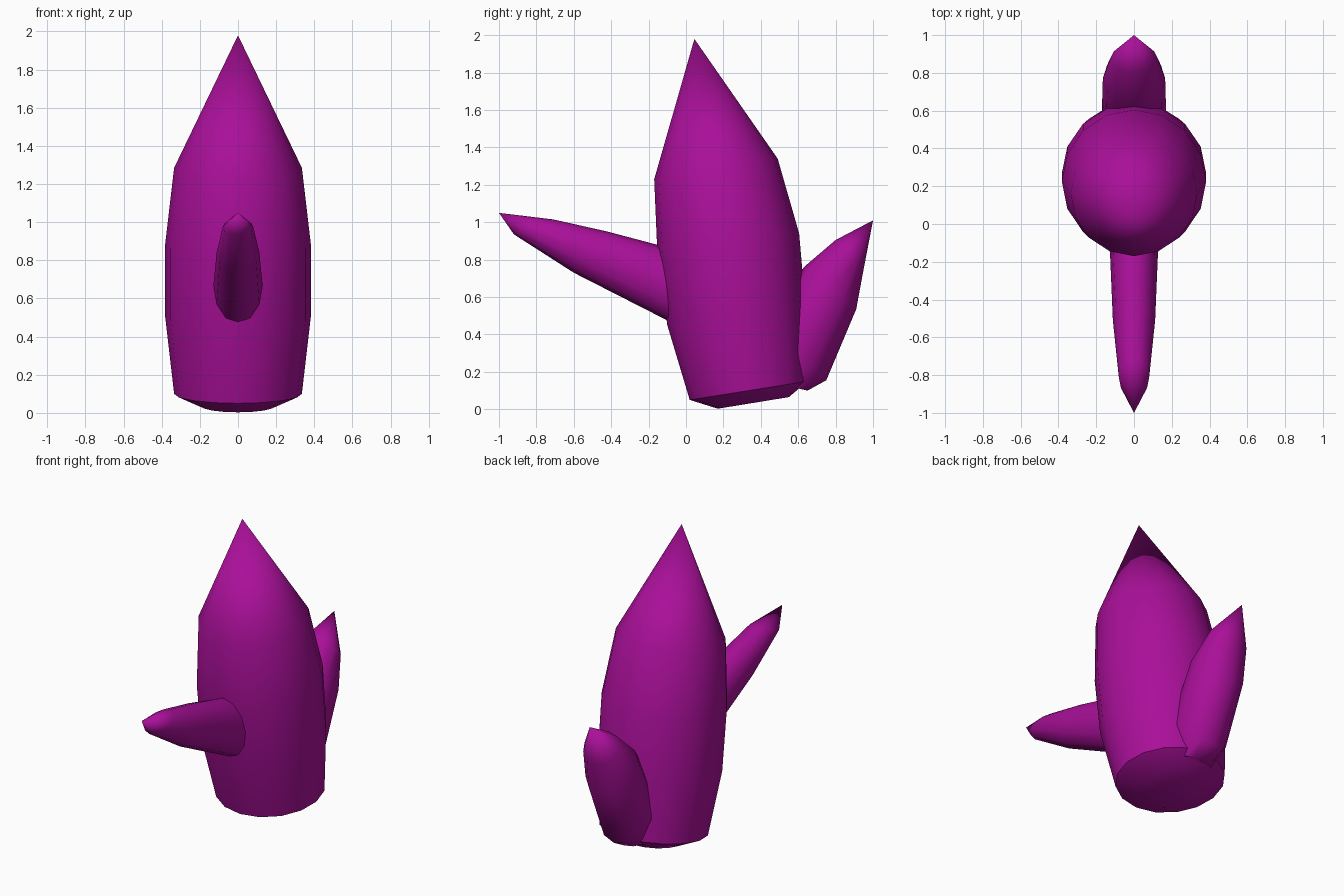
import bpy, bmesh, math
from mathutils import Vector

if "Cube" in bpy.data.objects:
    bpy.data.objects.remove(bpy.data.objects["Cube"])

mat = bpy.data.materials.new("purple_crystal")
mat.diffuse_color = (0.40, 0.005, 0.32, 1)
mat.use_nodes = True
mat.node_tree.nodes["Principled BSDF"].inputs["Base Color"].default_value = mat.diffuse_color


def crystal(name, rings, tip, sides):
    """Loft tilted elliptical rings up to a point.
    Each ring: (y, z) of one side, (y, z) of the other side, half width in x."""
    bm = bmesh.new()
    loops = []
    for (ya, za), (yb, zb), w in rings:
        a, b = Vector((0, ya, za)), Vector((0, yb, zb))
        mid, half = (a + b) / 2, (b - a) / 2
        loop = []
        for i in range(sides):
            t = math.tau * i / sides
            loop.append(bm.verts.new(mid + half * math.cos(t) + Vector((w * math.sin(t), 0, 0))))
        loops.append(loop)
    for lo, hi in zip(loops, loops[1:]):
        for i in range(sides):
            j = (i + 1) % sides
            bm.faces.new((lo[i], lo[j], hi[j], hi[i]))
    apex = bm.verts.new((0, *tip))
    for i in range(sides):
        bm.faces.new((loops[-1][i], loops[-1][(i + 1) % sides], apex))
    bm.faces.new(loops[0])
    bmesh.ops.recalc_face_normals(bm, faces=bm.faces)
    me = bpy.data.meshes.new(name)
    bm.to_mesh(me)
    bm.free()
    ob = bpy.data.objects.new(name, me)
    bpy.context.collection.objects.link(ob)
    me.materials.append(mat)
    bpy.ops.object.select_all(action='DESELECT')
    ob.select_set(True)
    bpy.context.view_layer.objects.active = ob
    bpy.ops.object.shade_smooth_by_angle(angle=math.radians(50))
    return ob


# Large upright crystal, leaning forward
crystal("main_crystal", [
    ((0.17, 0.003), (0.55, 0.065), 0.19),
    ((0.02, 0.05), (0.65, 0.15), 0.335),
    ((-0.10, 0.45), (0.638, 0.56), 0.382),
    ((-0.153, 0.83), (0.605, 0.94), 0.382),
    ((-0.17, 1.23), (0.49, 1.34), 0.335),
], (0.045, 1.98), 16)

# Long thin crystal at the front
crystal("front_crystal", [
    ((0.15, 0.36), (0.15, 0.78), 0.13),
    ((-0.10, 0.475), (-0.155, 0.88), 0.128),
    ((-0.60, 0.73), (-0.42, 0.95), 0.112),
    ((-0.92, 0.935), (-0.71, 1.015), 0.08),
], (-1.0, 1.05), 12)

# Short crystal at the back
crystal("back_crystal", [
    ((0.65, 0.10), (0.42, 0.15), 0.12),
    ((0.75, 0.155), (0.45, 0.45), 0.17),
    ((0.91, 0.535), (0.63, 0.76), 0.165),
    ((0.95, 0.75), (0.80, 0.905), 0.125),
], (1.0, 1.01), 12)
